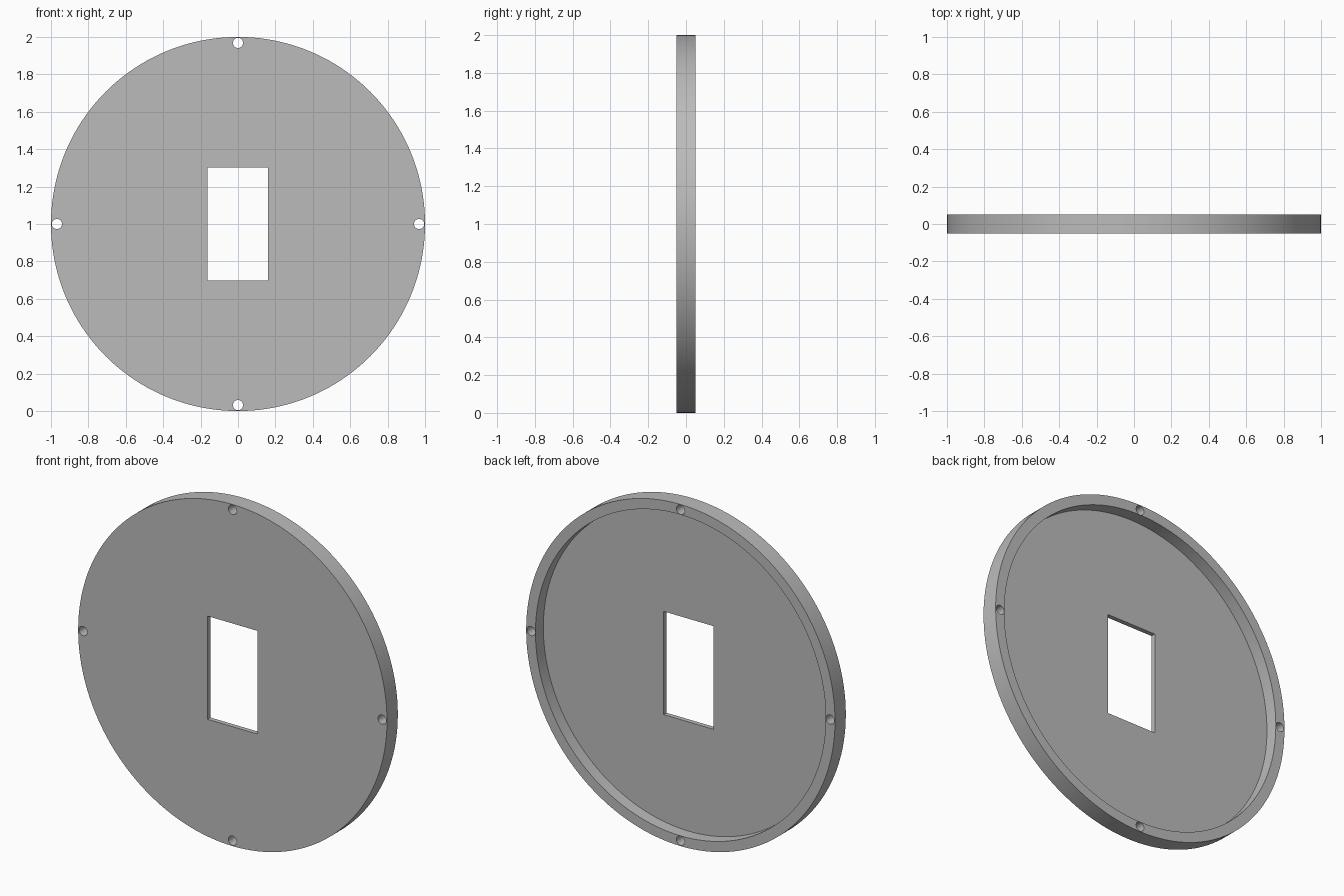
import bpy
from math import radians, sin, cos, pi

default = bpy.data.objects.get("Cube")
if default:
    bpy.data.objects.remove(default, do_unlink=True)

RADIUS, INNER, HALF = 1.0, 0.94, 0.05   # disc, recess and half thickness
FLOOR = -0.023                          # depth of the recessed back surface
HOLE_RADIUS, HOLE_RING = 0.027, 0.968

grey = bpy.data.materials.new("plain grey")
grey.use_nodes = True
colour = (0.5, 0.5, 0.5, 1)
grey.diffuse_color = colour
grey.node_tree.nodes["Principled BSDF"].inputs["Base Color"].default_value = colour


def drum(name, radius, y0, y1, x=0, z=1, sides=32):
    """Cylinder lying along y."""
    bpy.ops.mesh.primitive_cylinder_add(
        vertices=sides, radius=radius, depth=y1 - y0,
        location=(x, (y0 + y1) / 2, z), rotation=(radians(90), 0, 0))
    obj = bpy.context.object
    obj.name = name
    return obj


def cut(target, cutter):
    mod = target.modifiers.new(cutter.name, "BOOLEAN")
    mod.operation = "DIFFERENCE"
    mod.solver = "EXACT"
    mod.object = cutter
    cutter.hide_render = True
    bpy.context.view_layer.objects.active = target
    bpy.ops.object.modifier_apply(modifier=mod.name)
    bpy.data.objects.remove(cutter, do_unlink=True)


# Round cover plate with a raised rim on the back
plate = drum("round_cover_plate", RADIUS, -HALF, HALF, sides=160)
plate.data.materials.append(grey)
cut(plate, drum("recess_cutter", INNER, FLOOR, 0.2, sides=160))

# Four screw holes through the rim
for i in range(4):
    a = i * pi / 2
    cut(plate, drum("screw_hole_cutter", HOLE_RADIUS, -0.2, 0.2,
                    HOLE_RING * cos(a), 1 + HOLE_RING * sin(a)))

# Rectangular window in the middle
bpy.ops.mesh.primitive_cube_add(size=1, location=(-0.001, 0, 1.001))
window = bpy.context.object
window.name = "window_cutter"
window.scale = (0.324, 0.5, 0.604)
bpy.context.view_layer.update()
cut(plate, window)

# Smooth round walls with sharp edges
bpy.ops.object.select_all(action="DESELECT")
plate.select_set(True)
bpy.context.view_layer.objects.active = plate
bpy.ops.object.shade_smooth_by_angle(angle=radians(30))
